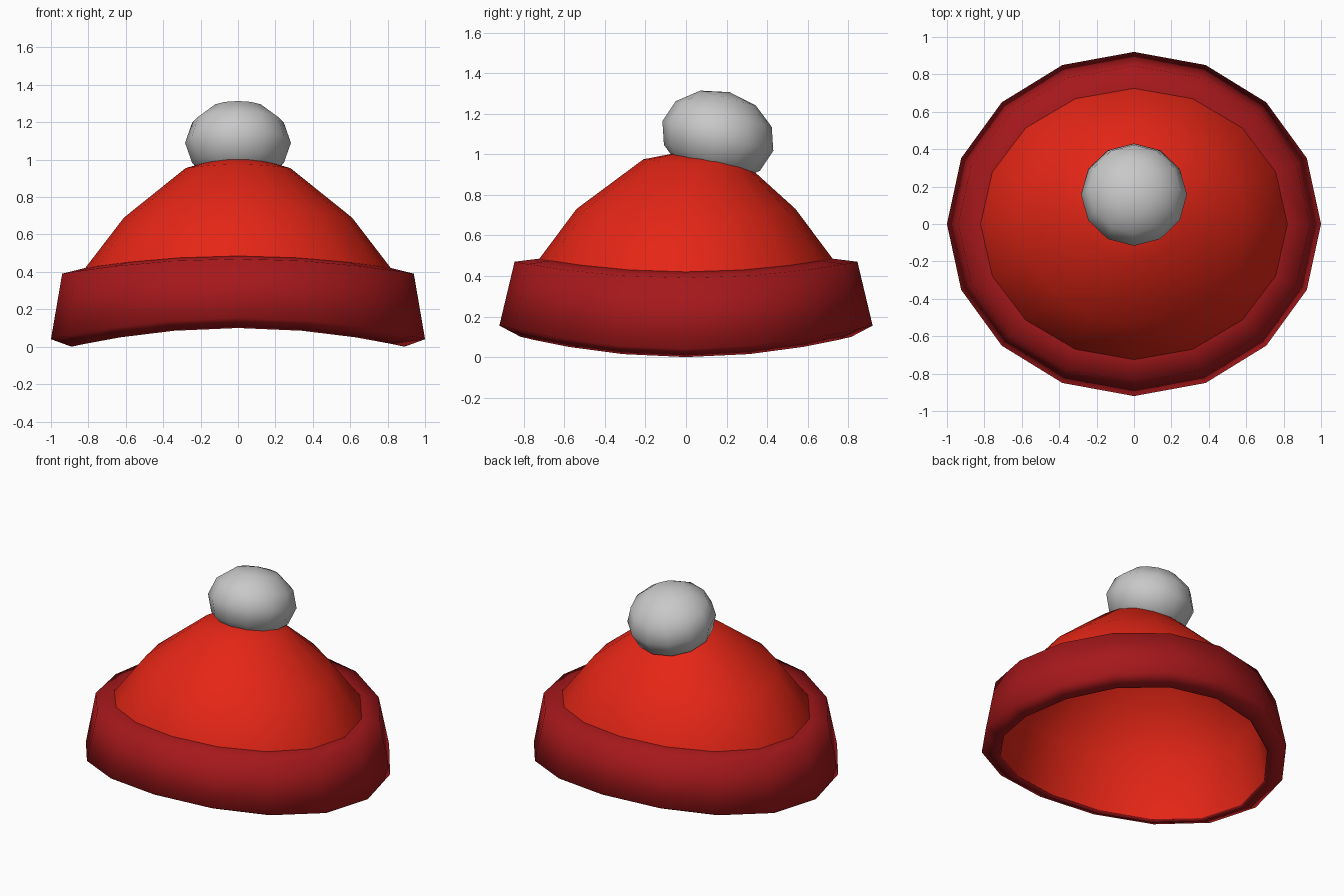
import bpy
import bmesh
from math import sin, cos, pi, radians

cube = bpy.data.objects.get("Cube")
if cube:
    bpy.data.objects.remove(cube, do_unlink=True)

SIDES = 16


def material(name, rgb):
    mat = bpy.data.materials.new(name)
    mat.use_nodes = True
    mat.diffuse_color = (*rgb, 1)
    mat.node_tree.nodes["Principled BSDF"].inputs["Base Color"].default_value = (*rgb, 1)
    return mat


def finish(bm, name, mat):
    mesh = bpy.data.meshes.new(name)
    bm.to_mesh(mesh)
    bm.free()
    mesh.materials.append(mat)
    for poly in mesh.polygons:
        poly.use_smooth = True
    obj = bpy.data.objects.new(name, mesh)
    bpy.context.collection.objects.link(obj)
    return obj


def loft(name, rings, mat, apex=None):
    """Oval rings: x radius, y radius, z at sides, z at front, z at back, y centre."""
    bm = bmesh.new()
    loops = []
    for rx, ry, side, front, back, yc in rings:
        loop = []
        for i in range(SIDES):
            a = 2 * pi * i / SIDES
            end = back if sin(a) > 0 else front
            z = side + (end - side) * sin(a) ** 2
            loop.append(bm.verts.new((rx * cos(a), yc + ry * sin(a), z)))
        loops.append(loop)
    for low, high in zip(loops, loops[1:]):
        for i in range(SIDES):
            j = (i + 1) % SIDES
            bm.faces.new((low[i], low[j], high[j], high[i]))
    if apex:
        tip = bm.verts.new(apex)
        for i in range(SIDES):
            bm.faces.new((loops[-1][i], loops[-1][(i + 1) % SIDES], tip))
    return finish(bm, name, mat)


red = material("bright red knit", (0.78, 0.019, 0.008))
dark_red = material("dark red knit", (0.38, 0.009, 0.011))
wool = material("pale grey wool", (0.58, 0.58, 0.58))

# Crown: open shell that leans back at the top
loft("crown", [
    (0.88, 0.80, 0.015, 0.115, 0.115, 0),
    (0.825, 0.73, 0.41, 0.475, 0.475, 0),
    (0.61, 0.54, 0.69, 0.73, 0.73, 0),
    (0.28, 0.27, 0.955, 0.975, 0.92, 0.06),
], red, apex=(0, 0.1, 1.035))

# Folded brim: wraps from the bottom edge of the crown up to its side
loft("brim", [
    (0.88, 0.80, 0.015, 0.115, 0.115, 0),
    (0.89, 0.815, 0.0, 0.1, 0.1, 0),
    (1.00, 0.92, 0.04, 0.155, 0.155, 0),
    (0.94, 0.845, 0.39, 0.47, 0.47, 0),
    (0.82, 0.725, 0.42, 0.485, 0.485, 0),
], dark_red)

# Bobble: squashed ball tilted backwards
bm = bmesh.new()
bmesh.ops.create_uvsphere(bm, u_segments=12, v_segments=6, radius=0.283)
bobble = finish(bm, "bobble", wool)
bobble.scale.z = 0.79
bobble.rotation_euler.x = radians(-15)
bobble.location = (0, 0.157, 1.09)
